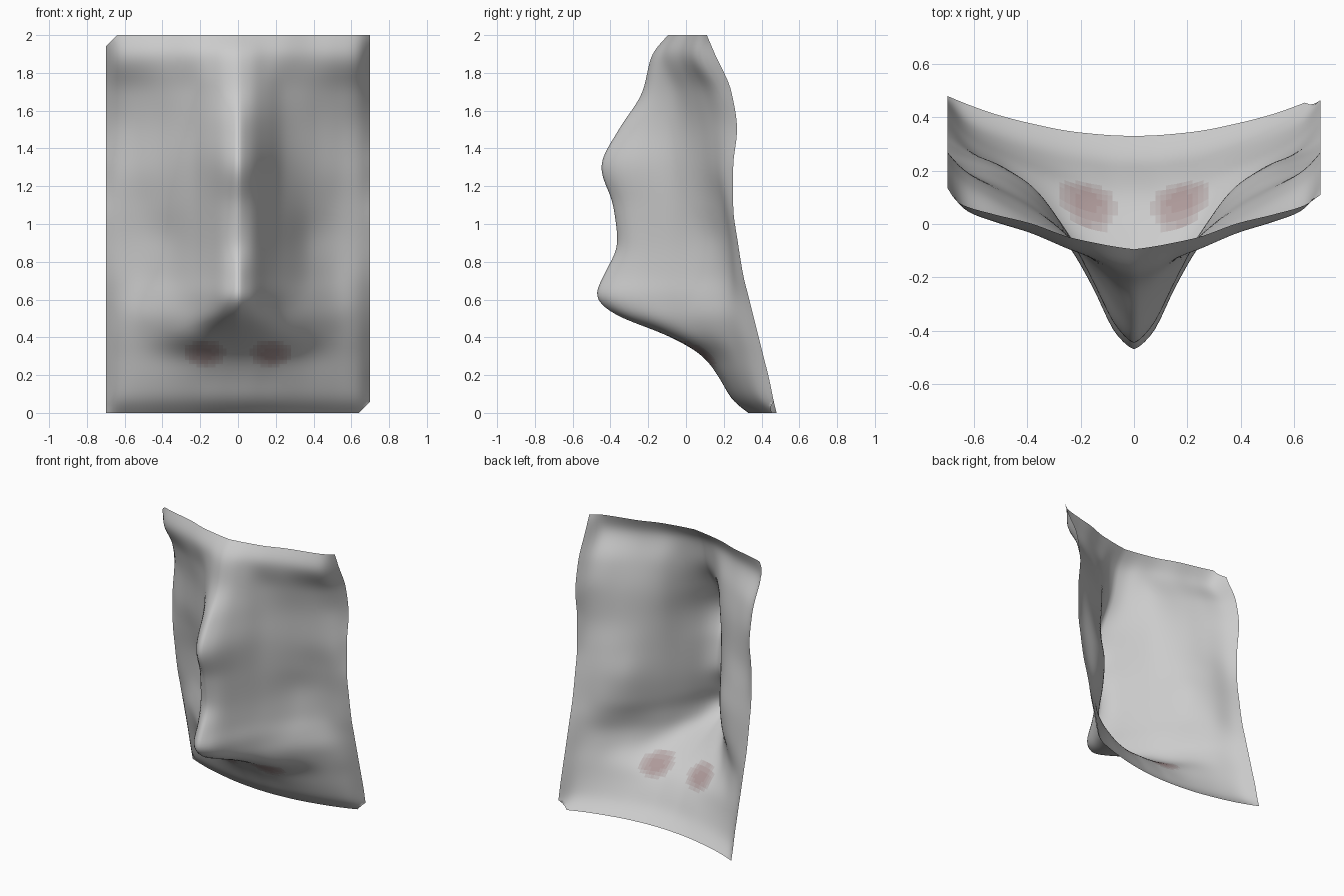
import bpy, bmesh
from mathutils import Vector

if "Cube" in bpy.data.objects:
    bpy.data.objects.remove(bpy.data.objects["Cube"])

# Half cross-sections of the nose sheet: depth y at each column, one row per height
COLS = [0, .07, .15, .24, .39, .52, .64, .70]
ROWS = [
    (0.00, .33, .332, .338, .348, .378, .412, .455, .48),
    (0.06, .25, .252, .26, .275, .31, .35, .40, .465),
    (0.18, .18, .18, .19, .205, .25, .30, .365, .44),
    (0.30, .09, .09, .10, .13, .20, .265, .34, .41),
    (0.42, -.12, -.11, -.09, -.04, .11, .225, .31, .38),
    (0.52, -.385, -.34, -.23, -.09, .08, .205, .295, .355),
    (0.62, -.487, -.42, -.25, -.09, .10, .22, .285, .33),
    (0.72, -.45, -.37, -.215, -.065, .135, .23, .27, .305),
    (0.90, -.368, -.325, -.195, -.045, .15, .22, .25, .275),
    (1.10, -.393, -.335, -.205, -.055, .11, .185, .22, .25),
    (1.30, -.46, -.385, -.225, -.06, .075, .145, .20, .25),
    (1.50, -.365, -.295, -.175, -.05, .06, .132, .205, .27),
    (1.70, -.233, -.205, -.14, -.06, .02, .09, .16, .24),
    (1.90, -.182, -.165, -.13, -.10, -.037, .003, .052, .153),
    (2.00, -.095, -.085, -.07, -.05, .003, .035, .07, .11),
]
HEIGHTS = [r[0] for r in ROWS]


def smooth_curve(xs, ys):
    """Monotone cubic through the given points."""
    n = len(xs)
    h = [xs[i + 1] - xs[i] for i in range(n - 1)]
    d = [(ys[i + 1] - ys[i]) / h[i] for i in range(n - 1)]
    m = [d[0]] + [2 * a * b / (a + b) if a * b > 0 else 0
                  for a, b in zip(d, d[1:])] + [d[-1]]

    def at(x):
        i = max(k for k in range(n - 1) if k == 0 or xs[k] <= x)
        t = (x - xs[i]) / h[i]
        return (ys[i] * (1 + 2 * t) * (1 - t) ** 2 + h[i] * m[i] * t * (1 - t) ** 2
                + ys[i + 1] * t * t * (3 - 2 * t) + h[i] * m[i + 1] * t * t * (t - 1))
    return at


# Nose sheet: a grid draped over the sections, mirrored about x = 0
NX, NZ = 70, 100
columns = [smooth_curve(HEIGHTS, [r[c + 1] for r in ROWS]) for c in range(len(COLS))]
depth = []
for j in range(NZ + 1):
    section = smooth_curve(COLS, [f(2 * j / NZ) for f in columns])
    depth.append([section(min(abs(-.7 + 1.4 * i / NX), .7)) for i in range(NX + 1)])

# Soften the interior slightly, more along the height; the border stays fixed
for _ in range(6):
    old = [row[:] for row in depth]
    for j in range(1, NZ):
        for i in range(1, NX):
            depth[j][i] = (old[j][i] * 5 + 2 * (old[j - 1][i] + old[j + 1][i])
                           + .5 * (old[j][i - 1] + old[j][i + 1])) / 10

bm = bmesh.new()
grid = [[bm.verts.new((-.7 + 1.4 * i / NX, depth[j][i], 2 * j / NZ))
         for i in range(NX + 1)] for j in range(NZ + 1)]
for lo, hi in zip(grid, grid[1:]):
    for i in range(NX):
        bm.faces.new((lo[i], lo[i + 1], hi[i + 1], hi[i]))

# Two clipped corners: top left and bottom right
for x, z, s in ((-.64, 2, -1), (.64, 0, 1)):
    bmesh.ops.bisect_plane(bm, geom=bm.verts[:] + bm.edges[:] + bm.faces[:],
                           plane_co=Vector((x, 0, z)), plane_no=Vector((s, 0, -s)),
                           clear_outer=True)

# Nostril tint patches on the underside, fading outwards
LEVELS = 6
for f in bm.faces:
    f.smooth = True
    c = f.calc_center_median()
    r = (abs(abs(c.x) - .175) / .12) ** 2 + (abs(c.z - .315) / .08) ** 2
    f.material_index = max(0, min(LEVELS, int((1 - r) * LEVELS + 1)))

mesh = bpy.data.meshes.new("nose_sheet")
bm.to_mesh(mesh)
bm.free()
for k in range(LEVELS + 1):
    t = k / LEVELS
    mat = bpy.data.materials.new("nostril_tint_%d" % k if k else "skin_grey")
    mat.diffuse_color = (.58 - .16 * t, .58 - .26 * t, .58 - .26 * t, 1) if k else (.8, .8, .8, 1)
    mat.use_nodes = True
    mat.node_tree.nodes["Principled BSDF"].inputs["Base Color"].default_value = mat.diffuse_color
    mesh.materials.append(mat)
nose = bpy.data.objects.new("nose_sheet", mesh)
bpy.context.collection.objects.link(nose)
